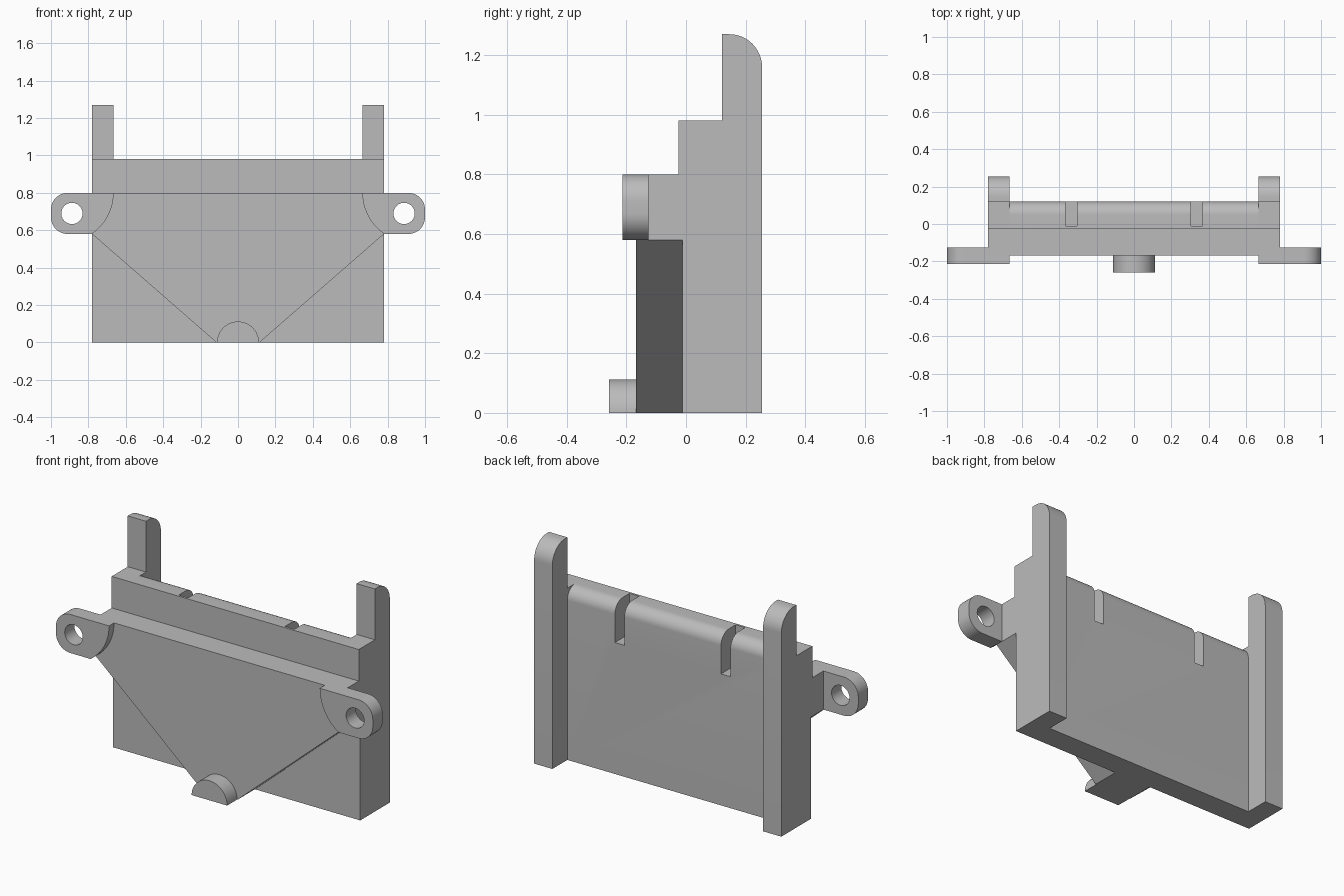
import bpy
import bmesh
from math import sin, cos, pi, radians, asin

cube = bpy.data.objects.get("Cube")
if cube:
    bpy.data.objects.remove(cube, do_unlink=True)

grey = bpy.data.materials.new("plain grey")
grey.use_nodes = True
grey.diffuse_color = (0.5, 0.5, 0.5, 1)
grey.node_tree.nodes["Principled BSDF"].inputs["Base Color"].default_value = (0.5, 0.5, 0.5, 1)


def arc(cx, cy, r, start, end, steps=12):
    """Points on a circle between two angles in degrees."""
    angles = [radians(start + (end - start) * i / steps) for i in range(steps + 1)]
    return [(cx + r * cos(a), cy + r * sin(a)) for a in angles]


def prism(name, outline, axis, low, high):
    """Extrude an outline: (y, z) along x, or (x, z) along y."""
    bm = bmesh.new()
    place = (lambda p, d: (d, p[0], p[1])) if axis == "x" else (lambda p, d: (p[0], d, p[1]))
    face = bm.faces.new([bm.verts.new(place(p, low)) for p in outline])
    ring = bmesh.ops.extrude_face_region(bm, geom=[face])["geom"]
    shift = (high - low, 0, 0) if axis == "x" else (0, high - low, 0)
    bmesh.ops.translate(bm, vec=shift, verts=[v for v in ring if isinstance(v, bmesh.types.BMVert)])
    bmesh.ops.recalc_face_normals(bm, faces=bm.faces[:])
    mesh = bpy.data.meshes.new(name)
    bm.to_mesh(mesh)
    bm.free()
    mesh.materials.append(grey)
    obj = bpy.data.objects.new(name, mesh)
    bpy.context.collection.objects.link(obj)
    return obj


def select(obj):
    bpy.ops.object.select_all(action="DESELECT")
    obj.select_set(True)
    bpy.context.view_layer.objects.active = obj


def cut(obj, cutter):
    cutter.hide_render = True
    mod = obj.modifiers.new("cut", "BOOLEAN")
    mod.operation = "DIFFERENCE"
    mod.solver = "EXACT"
    mod.object = cutter
    select(obj)
    bpy.ops.object.modifier_apply(modifier=mod.name)
    bpy.data.objects.remove(cutter, do_unlink=True)


def finish(obj):
    select(obj)
    bpy.ops.object.shade_smooth_by_angle(angle=radians(30))


# Shared stepped front edge of the back plate and the rails
step = [(-0.025, 0.98), (-0.025, 0.8), (-0.012, 0.8), (-0.012, 0)]

# Back plate with a rounded rear top edge and two slots
plate = prism("back_plate", step + [(0.12, 0)] + arc(0.05, 0.91, 0.07, 0, 90), "x", -0.665, 0.665)
for side in (-1, 1):
    slot = [(side * x, z) for x, z in ((0.305, 0.75), (0.365, 0.75), (0.365, 1.1), (0.305, 1.1))]
    cut(plate, prism("slot_cutter", slot, "y", -0.012, 0.3))
finish(plate)

# Tapered front plate
half = [(0.115, 0), (0.78, 0.58), (0.78, 0.8)]
finish(prism("front_plate", half + [(-x, z) for x, z in reversed(half)], "y", -0.168, -0.012))

# Half-round foot at the bottom centre
finish(prism("half_round_foot", arc(0, 0, 0.112, 0, 180, 24), "y", -0.258, -0.168))

# Side rails and mounting ears
inner_end = 180 + asin(0.22 / 0.265) * 180 / pi
ear = (arc(0.93, 0.8, 0.265, 180, inner_end) + arc(0.91, 0.67, 0.09, -90, 0)
       + arc(0.91, 0.71, 0.09, 0, 90))
for side, label in ((1, "left"), (-1, "right")):
    rail = step + [(0.255, 0)] + arc(0.145, 1.16, 0.11, 0, 90) + [(0.12, 1.27), (0.12, 0.98)]
    low, high = sorted((side * 0.665, side * 0.78))
    finish(prism(label + "_rail", rail, "x", low, high))

    lug = prism(label + "_ear", [(side * x, z) for x, z in ear], "y", -0.213, -0.125)
    hole = arc(side * 0.888, 0.69, 0.057, 0, 345, 23)
    cut(lug, prism("hole_cutter", hole, "y", -0.4, 0.1))
    finish(lug)
